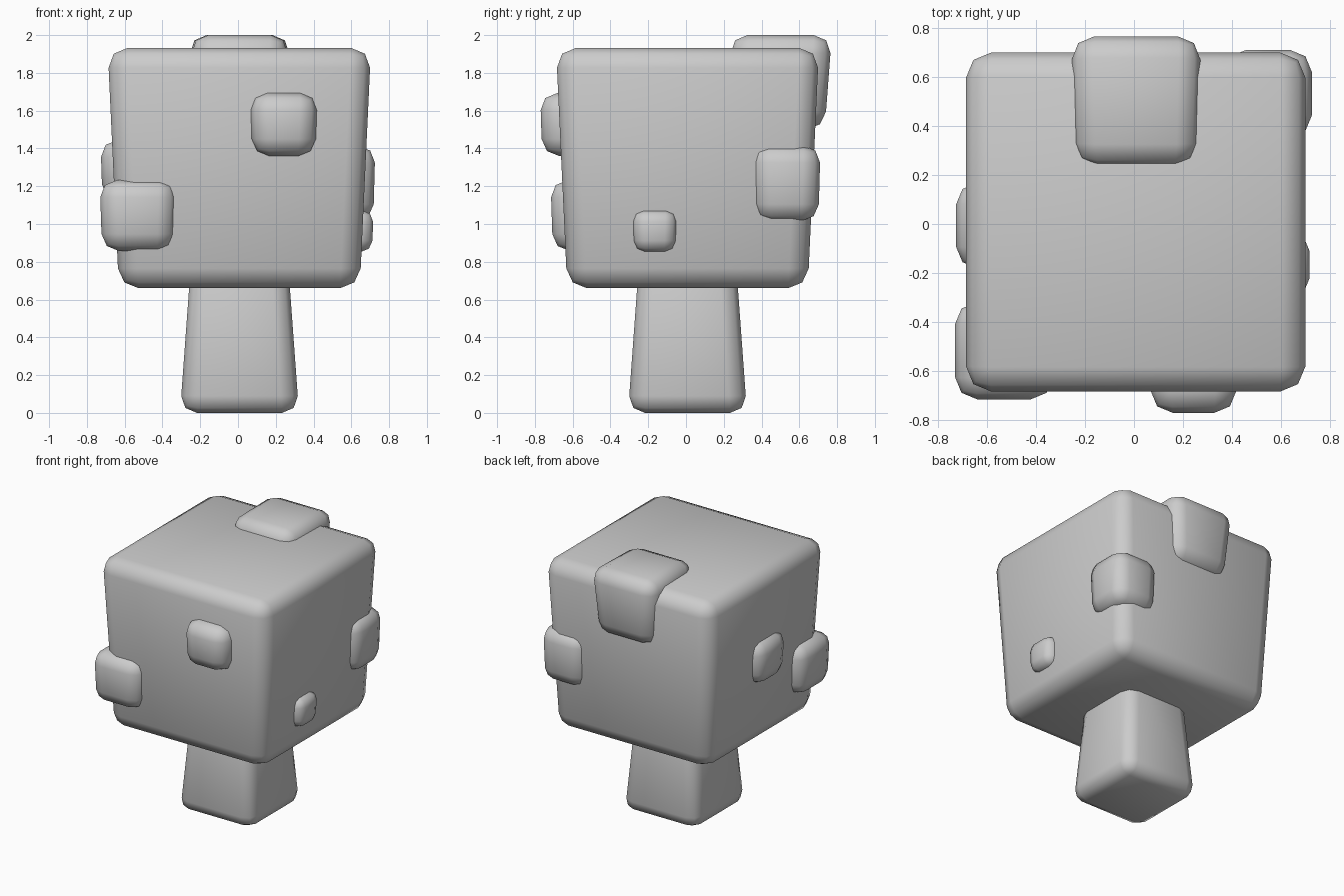
import bpy, bmesh

if "Cube" in bpy.data.objects:
    bpy.data.objects.remove(bpy.data.objects["Cube"])


def block(name, x, y, z, bevel, taper=0.94, taper_y=1.0):
    """Rounded box from its (min, max) ranges; taper = bottom/top width ratio,
    taper_y = front/back width ratio."""
    lo, hi = zip(x, y, z)
    mid = [(a + b) / 2 for a, b in zip(lo, hi)]
    bm = bmesh.new()
    bmesh.ops.create_cube(bm, size=1)
    for v in bm.verts:
        k = taper if v.co.z < 0 else 1.0
        kx = k * (taper_y if v.co.y < 0 else 1.0)
        v.co.x = mid[0] + v.co.x * kx * (hi[0] - lo[0])
        v.co.y = mid[1] + v.co.y * k * (hi[1] - lo[1])
        v.co.z = mid[2] + v.co.z * (hi[2] - lo[2])
    bmesh.ops.bevel(bm, geom=bm.edges[:], offset=bevel, segments=2,
                    profile=0.5, affect='EDGES')
    for f in bm.faces:
        f.smooth = True
    mesh = bpy.data.meshes.new(name)
    bm.to_mesh(mesh)
    bm.free()
    obj = bpy.data.objects.new(name, mesh)
    bpy.context.collection.objects.link(obj)
    return obj


# Trunk, wider at the foot
block("trunk", (-0.245, 0.261), (-0.245, 0.261), (0.0, 0.85), 0.09, taper=1.245)

# Main foliage cube, slightly wider at the top
block("crown", (-0.69, 0.704), (-0.688, 0.704), (0.66, 1.932), 0.105, taper=0.915)

# Leaf clumps poking out of the crown
block("leaf_clump_top", (-0.263, 0.28), (0.23, 0.772), (1.50, 2.0), 0.095,
      taper=0.86, taper_y=0.95)
block("leaf_clump_front", (0.065, 0.42), (-0.772, -0.43), (1.36, 1.693), 0.09)
block("leaf_clump_front_left", (-0.732, -0.327), (-0.717, -0.315), (0.857, 1.232), 0.09)
block("leaf_clump_left", (-0.728, -0.38), (-0.185, 0.172), (1.12, 1.445), 0.09)
block("leaf_clump_back_right", (0.365, 0.727), (0.35, 0.712), (1.015, 1.415), 0.09)
block("leaf_clump_right", (0.485, 0.717), (-0.283, -0.048), (0.852, 1.072), 0.06)
